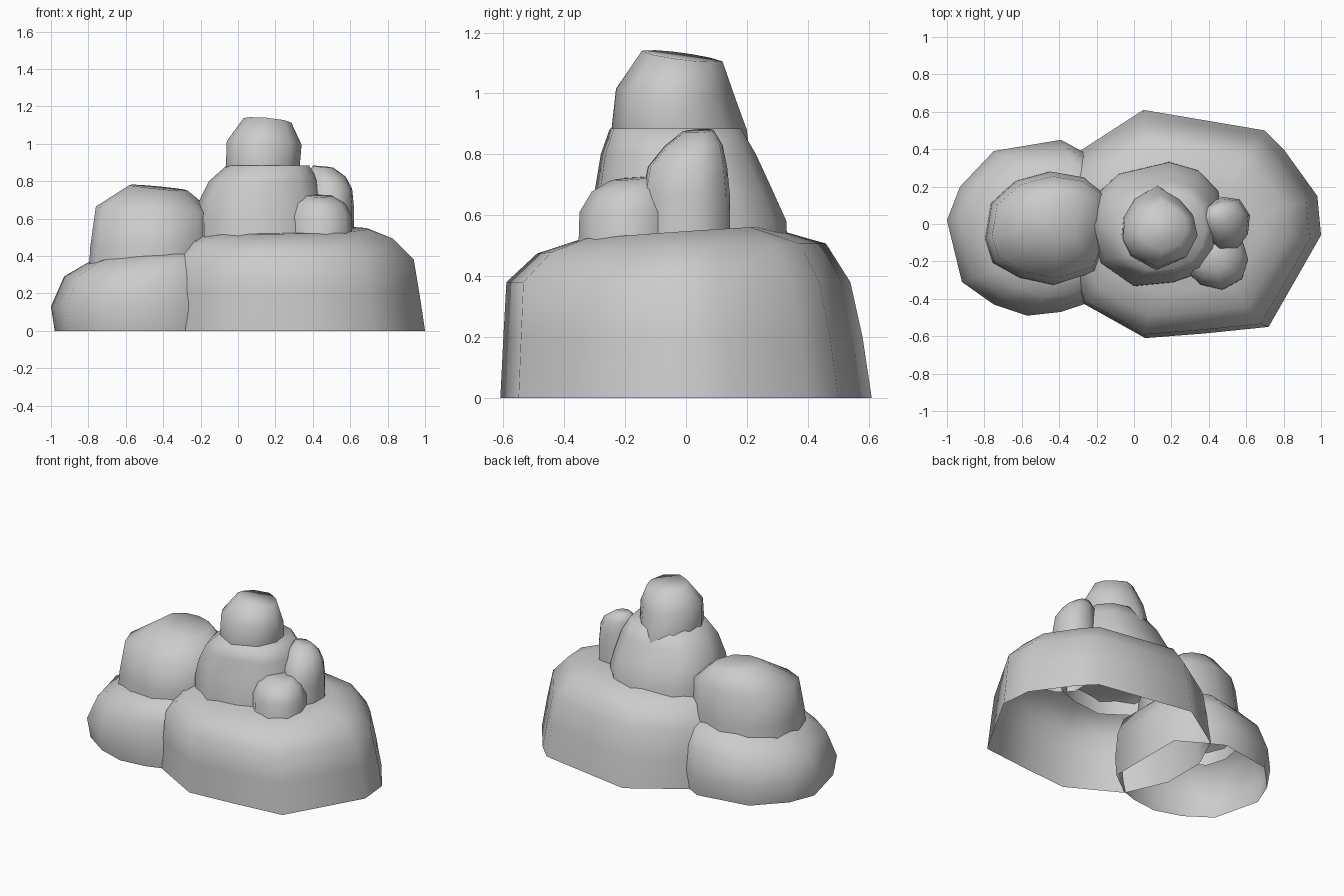
import bpy, bmesh, math


def rock(name, outline, rings, tilt=(0, 0)):
    """Open-bottomed boulder: an irregular plan outline fitted to the
    bounds of each ring (z, xmin, xmax, ymin, ymax); top rings are tilted."""
    xs, ys = zip(*outline)
    x0, x1, y0, y1 = min(xs), max(xs), min(ys), max(ys)
    _, a, b, c, d = rings[-1]
    cx, cy = (a + b) / 2, (c + d) / 2
    bm = bmesh.new()
    loops = []
    for i, (z, a, b, c, d) in enumerate(rings):
        amount = max(0, i - len(rings) + 3) / 2
        loop = []
        for px, py in outline:
            x = a + (px - x0) / (x1 - x0) * (b - a)
            y = c + (py - y0) / (y1 - y0) * (d - c)
            dz = amount * (tilt[0] * (x - cx) + tilt[1] * (y - cy))
            loop.append(bm.verts.new((x, y, z + dz)))
        loops.append(loop)
    n = len(outline)
    for lo, hi in zip(loops, loops[1:]):
        for i in range(n):
            j = (i + 1) % n
            bm.faces.new((lo[i], lo[j], hi[j], hi[i]))
    bm.faces.new(loops[-1])
    bm.normal_update()
    me = bpy.data.meshes.new(name)
    bm.to_mesh(me)
    bm.free()
    ob = bpy.data.objects.new(name, me)
    bpy.context.collection.objects.link(ob)
    bpy.ops.object.select_all(action='DESELECT')
    ob.select_set(True)
    bpy.context.view_layer.objects.active = ob
    bpy.ops.object.shade_smooth_by_angle(angle=math.radians(100))
    return ob


def blob(n, turn):
    """Slightly uneven round outline for the small rocks."""
    return [((1 + 0.04 * math.sin(3 * t + turn)) * math.cos(t + turn),
             (1 + 0.04 * math.sin(3 * t + turn)) * math.sin(t + turn))
            for t in (2 * math.pi * i / n for i in range(n))]


# Large base boulder
rock("base_boulder_large",
     [(1.0, -.06), (.98, .15), (.8, .4), (.7, .5), (.05, .61), (-.29, .39),
      (-.40, .15), (-.40, -.15), (-.28, -.42), (.06, -.61), (.38, -.585),
      (.72, -.55)],
     [(0, -.40, 1.0, -.61, .61), (.20, -.39, .97, -.60, .58),
      (.38, -.37, .94, -.59, .54), (.49, -.29, .83, -.49, .46),
      (.54, -.14, .70, -.36, .27)], (.01, .07))

# Lower left boulder
rock("base_boulder_left",
     [(-.1, .28), (-.28, .39), (-.39, .45), (-.75, .39), (-.93, .2),
      (-1, .02), (-.92, -.31), (-.75, -.43), (-.57, -.49), (-.39, -.47),
      (-.27, -.43), (-.1, -.3)],
     [(0, -.98, -.1, -.47, .43), (.13, -1.0, -.1, -.49, .45),
      (.29, -.93, -.1, -.45, .41), (.38, -.79, -.12, -.39, .34),
      (.425, -.60, -.22, -.26, .22)], (.04, 0))

# Upper left boulder
rock("upper_boulder_left",
     [(-.14, 0), (-.18, .17), (-.29, .25), (-.46, .28), (-.64, .23),
      (-.77, .11), (-.8, -.08), (-.76, -.21), (-.62, -.29), (-.44, -.33),
      (-.23, -.26)],
     [(.28, -.80, -.14, -.33, .28), (.45, -.79, -.12, -.325, .28),
      (.65, -.76, -.13, -.29, .255), (.765, -.58, -.27, -.10, .18)],
     (-.1, .05))

# Middle boulder
rock("middle_boulder",
     [(.46, 0), (.43, .18), (.33, .29), (.18, .335), (-.08, .27), (-.18, .17),
      (-.22, 0), (-.17, -.21), (0, -.335), (.2, -.315), (.35, -.26),
      (.43, -.14)],
     [(.42, -.23, .48, -.335, .335), (.58, -.23, .48, -.33, .33),
      (.68, -.215, .46, -.30, .285), (.80, -.155, .43, -.28, .23),
      (.885, -.06, .38, -.25, .18)])

# Top rock
rock("top_rock",
     [(.34, -.05), (.32, .06), (.25, .14), (.13, .21), (0, .14), (-.06, .04),
      (-.07, -.07), (-.02, -.17), (.12, -.245), (.28, -.18)],
     [(.80, -.06, .32, -.24, .21), (.88, -.065, .33, -.245, .20),
      (1.0, -.06, .34, -.23, .16), (1.122, .03, .285, -.145, .12)],
     (-.09, -.13))

# Two small rocks leaning on the middle boulder
rock("small_rock_right", blob(9, .3),
     [(.46, .35, .62, -.145, .145), (.66, .35, .62, -.145, .145),
      (.76, .36, .61, -.125, .135), (.83, .37, .575, -.07, .12),
      (.877, .40, .51, -.01, .09)], (-.1, .05))
rock("small_rock_front", blob(9, .7),
     [(.44, .27, .61, -.355, -.03), (.61, .27, .61, -.35, -.03),
      (.685, .30, .575, -.31, -.05), (.722, .35, .51, -.25, -.08)],
     (-.05, .1))
